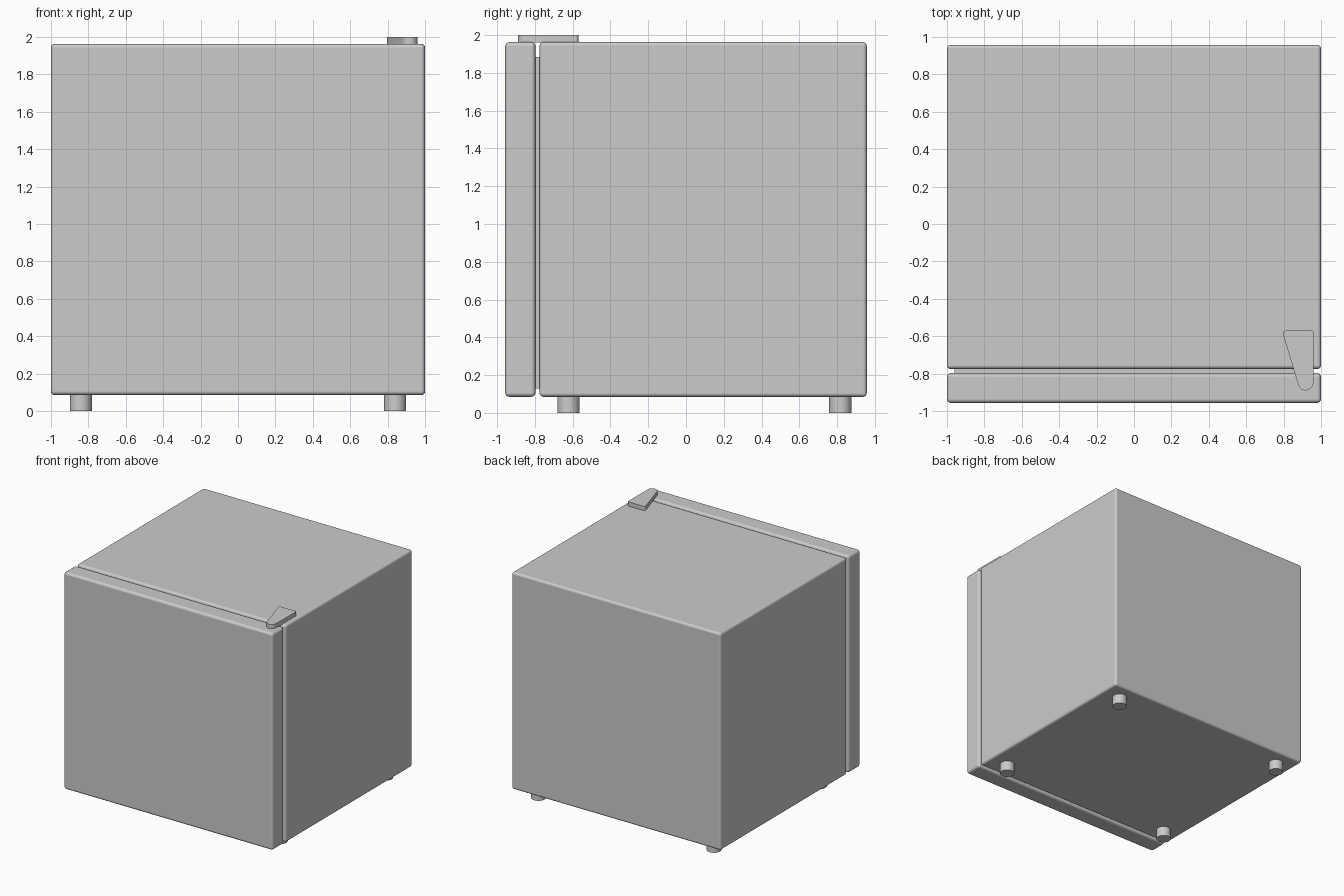
import bpy, bmesh, math

if "Cube" in bpy.data.objects:
    bpy.data.objects.remove(bpy.data.objects["Cube"])

def finish(obj, bevel=0.0, segs=4):
    bpy.context.view_layer.objects.active = obj
    obj.select_set(True)
    if bevel:
        m = obj.modifiers.new("rounding", 'BEVEL')
        m.width, m.segments, m.limit_method = bevel, segs, 'ANGLE'
        m.harden_normals = True
    bpy.ops.object.shade_smooth_by_angle(angle=math.radians(35))
    obj.select_set(False)
    return obj

def box(name, lo, hi, bevel=0.0):
    bpy.ops.mesh.primitive_cube_add(size=1, location=[(a + b) / 2 for a, b in zip(lo, hi)])
    obj = bpy.context.object
    obj.name = name
    obj.scale = [b - a for a, b in zip(lo, hi)]
    bpy.ops.object.transform_apply(location=False, rotation=False, scale=True)
    return finish(obj, bevel)

# Cabinet, door and the recessed seal between them
box("cabinet", (-1, -0.775, 0.085), (1, 0.957, 1.963), 0.02)
box("door", (-1, -0.957, 0.085), (1, -0.797, 1.963), 0.022)
box("door_seal", (-0.96, -0.81, 0.128), (0.96, -0.765, 1.883))

# Four round feet
for side, x in (("left", -0.84), ("right", 0.84)):
    for end, y in (("front", -0.622), ("back", 0.817)):
        bpy.ops.mesh.primitive_cylinder_add(vertices=32, radius=0.059, depth=0.11,
                                            location=(x, y, 0.055))
        foot = bpy.context.object
        foot.name = f"{end}_{side}_foot"
        finish(foot)

# Tapered hinge plate: rounded corners, as (centre x, centre y, radius, start, end angle)
corners = [(0.945, -0.585, 0.015, 0, 90), (0.811, -0.585, 0.015, 90, 196),
           (0.918, -0.849, 0.041, 196, 360)]
bm = bmesh.new()
ring = []
for cx, cy, r, a0, a1 in corners:
    for i in range(9):
        a = math.radians(a0 + (a1 - a0) * i / 8)
        ring.append(bm.verts.new((cx + r * math.cos(a), cy + r * math.sin(a), 1.96)))
face = bm.faces.new(ring)
top = bmesh.ops.extrude_face_region(bm, geom=[face])["geom"]
bmesh.ops.translate(bm, vec=(0, 0, 0.04), verts=[v for v in top if isinstance(v, bmesh.types.BMVert)])
bmesh.ops.recalc_face_normals(bm, faces=bm.faces)
mesh = bpy.data.meshes.new("hinge_plate")
bm.to_mesh(mesh)
bm.free()
hinge = bpy.data.objects.new("hinge_plate", mesh)
bpy.context.collection.objects.link(hinge)
finish(hinge)
